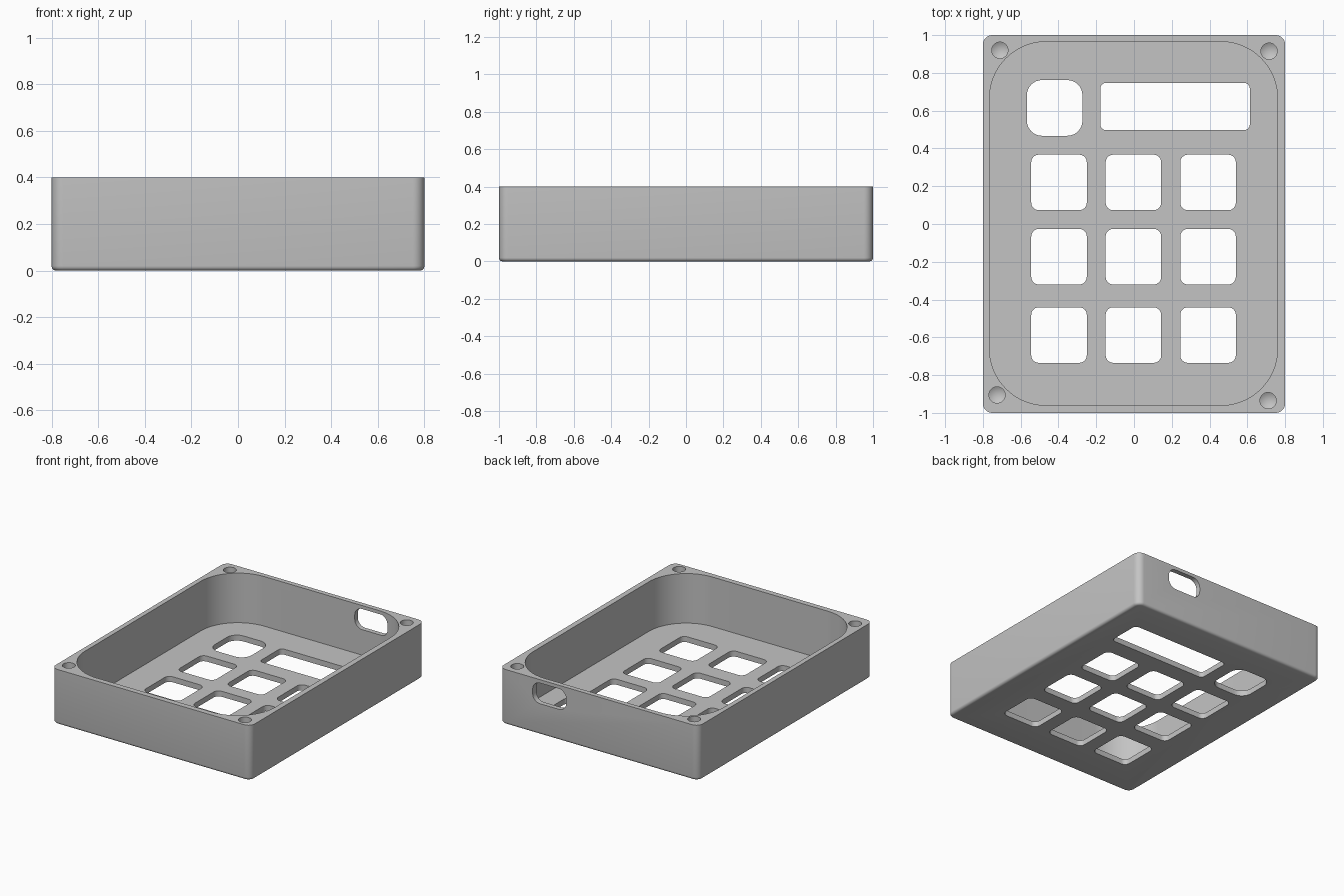
import bpy, bmesh
from math import sin, cos, pi, radians
from mathutils import Matrix

old = bpy.data.objects.get("Cube")
if old:
    bpy.data.objects.remove(old, do_unlink=True)

HEIGHT = 0.4
FLOOR = 0.04


def link(name, bm):
    bmesh.ops.recalc_face_normals(bm, faces=bm.faces)
    mesh = bpy.data.meshes.new(name)
    bm.to_mesh(mesh)
    bm.free()
    obj = bpy.data.objects.new(name, mesh)
    bpy.context.collection.objects.link(obj)
    return obj


def rounded_prism(name, x0, x1, y0, y1, z0, z1, r, steps=8, bottom_fillet=0):
    """Upright block with rounded corners and an optional rounded bottom rim."""
    bm = bmesh.new()
    corners = [(x1 - r, y1 - r), (x0 + r, y1 - r), (x0 + r, y0 + r), (x1 - r, y0 + r)]
    ring = []
    for i, (cx, cy) in enumerate(corners):
        for k in range(steps + 1):
            a = pi / 2 * (i + k / steps)
            ring.append(bm.verts.new((cx + r * cos(a), cy + r * sin(a), z0)))
    base = bm.faces.new(ring)
    rim = list(base.edges)
    walls = bmesh.ops.extrude_face_region(bm, geom=[base], use_keep_orig=True)["geom"]
    top = [v for v in walls if isinstance(v, bmesh.types.BMVert)]
    bmesh.ops.translate(bm, verts=top, vec=(0, 0, z1 - z0))
    if bottom_fillet:
        bmesh.ops.bevel(bm, geom=rim, offset=bottom_fillet, segments=4,
                        profile=0.5, affect='EDGES')
    return link(name, bm)


def screw_hole(name, x, y, r=0.043, depth=0.25):
    """Drilled blind hole with a conical tip."""
    bm = bmesh.new()
    n = 32
    levels = [HEIGHT + 0.05, HEIGHT - depth]
    rings = [[bm.verts.new((x + r * cos(2 * pi * k / n), y + r * sin(2 * pi * k / n), z))
              for k in range(n)] for z in levels]
    tip = bm.verts.new((x, y, HEIGHT - depth - 0.026))
    bm.faces.new(rings[0])
    for k in range(n):
        j = (k + 1) % n
        bm.faces.new((rings[0][k], rings[0][j], rings[1][j], rings[1][k]))
        bm.faces.new((rings[1][k], rings[1][j], tip))
    return link(name, bm)


# Outer shell block
case = rounded_prism("keypad_case", -0.8, 0.8, -1, 1, 0, HEIGHT, 0.05, bottom_fillet=0.02)

# Inner cavity
cutters = [rounded_prism("cavity_cutter", -0.765, 0.76, -0.96, 0.965, FLOOR,
                         HEIGHT + 0.1, 0.3, steps=20)]


def window(name, x0, x1, y0, y1, r):
    cutters.append(rounded_prism(name, x0, x1, y0, y1, -0.1, FLOOR + 0.05, r))


# Key grid, knob window and display window in the floor
for x in (-0.397, -0.003, 0.392):
    for y in (0.22, -0.173, -0.588):
        window("key_cutter", x - 0.147, x + 0.147, y - 0.147, y + 0.147, 0.04)
window("knob_cutter", -0.567, -0.273, 0.467, 0.762, 0.08)
window("display_cutter", -0.178, 0.613, 0.497, 0.747, 0.03)

# Corner screw holes
for x, y in ((-0.71, 0.92), (0.715, 0.915), (-0.725, -0.905), (0.71, -0.935)):
    cutters.append(screw_hole("screw_cutter", x, y))

# Cable port through the back wall
port = rounded_prism("port_cutter", -0.135, 0.135, -0.075, 0.075, -0.1, 0.1, 0.06)
port.data.transform(Matrix.Translation((0.397, 1, 0.3)) @ Matrix.Rotation(radians(90), 4, 'X'))
cutters.append(port)

# Cut everything and discard the cutters
bpy.context.view_layer.objects.active = case
for cutter in cutters:
    mod = case.modifiers.new("cut", 'BOOLEAN')
    mod.operation = 'DIFFERENCE'
    mod.solver = 'EXACT'
    mod.object = cutter
    bpy.ops.object.modifier_apply(modifier=mod.name)
    bpy.data.objects.remove(cutter, do_unlink=True)

# Grey plastic
grey = bpy.data.materials.new("grey_plastic")
grey.use_nodes = True
colour = (0.55, 0.55, 0.55, 1)
grey.diffuse_color = colour
grey.node_tree.nodes["Principled BSDF"].inputs["Base Color"].default_value = colour
case.data.materials.clear()
case.data.materials.append(grey)

bpy.ops.object.select_all(action='DESELECT')
case.select_set(True)
bpy.ops.object.shade_smooth_by_angle(angle=radians(35))
